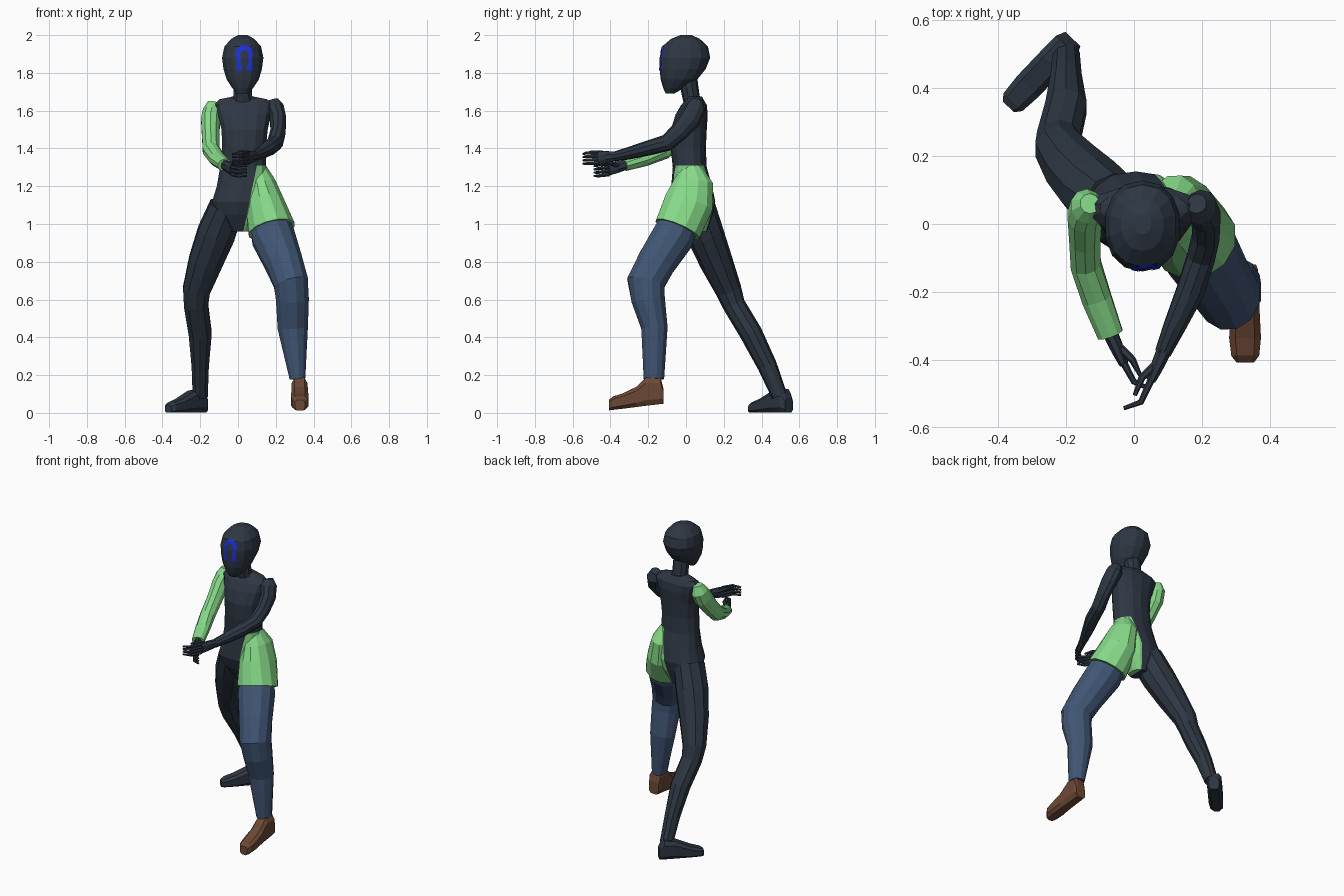
import bpy, bmesh, math
from mathutils import Vector
from mathutils.bvhtree import BVHTree


def material(name, rgb):
    m = bpy.data.materials.new(name)
    m.diffuse_color = (*rgb, 1)
    return m


DARK = material("dark slate", (0.027, 0.038, 0.056))
GREEN = material("light green", (0.24, 0.70, 0.25))
DENIM = material("denim blue", (0.052, 0.092, 0.175))
BROWN = material("leather brown", (0.15, 0.065, 0.036))
BLUE = material("bright blue", (0.012, 0.03, 0.70))

X, Z = Vector((1, 0, 0)), Vector((0, 0, 1))


def loft(bm, rings, sides=10, ref=X, axis=None, power=2.0):
    """Skin rings (x, y, z, half width, half depth) set square to their path."""
    pts = [Vector(r[:3]) for r in rings]
    loops = []
    for i, r in enumerate(rings):
        t = axis or (pts[min(i + 1, len(pts) - 1)] - pts[max(i - 1, 0)])
        t = t.normalized()
        u = (ref - t * ref.dot(t)).normalized()
        v = t.cross(u)
        loop = []
        for k in range(sides):
            a = 2 * math.pi * (k + 0.5) / sides
            c, s = math.cos(a), math.sin(a)
            c = math.copysign(abs(c) ** (2 / power), c)
            s = math.copysign(abs(s) ** (2 / power), s)
            loop.append(bm.verts.new(pts[i] + u * c * r[3] + v * s * r[4]))
        loops.append(loop)
    for a, b in zip(loops, loops[1:]):
        for k in range(sides):
            n = (k + 1) % sides
            bm.faces.new((a[k], a[n], b[n], b[k]))
    bm.faces.new(loops[0])
    bm.faces.new(loops[-1])


def finish(name, bm, *mats):
    bmesh.ops.recalc_face_normals(bm, faces=bm.faces)
    me = bpy.data.meshes.new(name)
    bm.to_mesh(me)
    for m in mats:
        me.materials.append(m)
    ob = bpy.data.objects.new(name, me)
    bpy.context.collection.objects.link(ob)
    return ob


def part(name, rings, mat, **kw):
    bm = bmesh.new()
    loft(bm, rings, **kw)
    return finish(name, bm, mat)


# Torso, with the hip side cut off cleanly and coloured green
bm = bmesh.new()
loft(bm, [(0.01, 0.05, 0.96, 0.05, 0.06), (0.0, 0.04, 1.05, 0.13, 0.10),
          (0.005, 0.035, 1.12, 0.145, 0.12), (0.02, 0.03, 1.2, 0.135, 0.108),
          (0.027, 0.02, 1.3, 0.125, 0.09), (0.032, 0.012, 1.4, 0.118, 0.093),
          (0.035, 0.015, 1.5, 0.125, 0.095), (0.033, 0.03, 1.58, 0.145, 0.085),
          (0.03, 0.042, 1.63, 0.16, 0.068), (0.028, 0.047, 1.66, 0.13, 0.045),
          (0.027, 0.045, 1.675, 0.055, 0.04)], sides=14, axis=Z, power=2.3)
hip_point, hip_side = Vector((0.1, 0, 1.31)), Vector((0.27, 0, -0.055))
for co, no in ((hip_point, Z), (hip_point, hip_side)):
    bmesh.ops.bisect_plane(bm, geom=bm.verts[:] + bm.edges[:] + bm.faces[:],
                           plane_co=co, plane_no=no)
for f in bm.faces:
    c = f.calc_center_median()
    f.material_index = int(c.z < 1.31 and (c - hip_point).dot(hip_side) > 0)
finish("torso", bm, DARK, GREEN)

# Shorts leg flaring over the front thigh
part("shorts_leg", [(0.105, 0.028, 1.3, 0.045, 0.055), (0.12, 0.038, 1.22, 0.08, 0.108),
                    (0.14, 0.015, 1.11, 0.105, 0.135),
                    (0.178, -0.045, 0.97, 0.128, 0.128)], GREEN, sides=12)

# Neck and head
part("neck", [(0.027, 0.045, 1.63, 0.065, 0.055), (0.025, 0.025, 1.68, 0.052, 0.047),
              (0.025, 0.01, 1.77, 0.052, 0.05)], DARK, axis=Z)
bm = bmesh.new()
loft(bm, [(0.025, -0.085, 1.69, 0.03, 0.022), (0.025, -0.066, 1.72, 0.057, 0.055),
          (0.025, -0.037, 1.765, 0.087, 0.097), (0.025, -0.018, 1.82, 0.104, 0.122),
          (0.025, -0.006, 1.88, 0.112, 0.134), (0.025, -0.005, 1.94, 0.099, 0.121),
          (0.025, -0.003, 1.98, 0.063, 0.076), (0.025, 0, 2.0, 0.025, 0.03)],
     sides=14, axis=Z, power=2.2)
head_surface = BVHTree.FromBMesh(bm)
finish("head", bm, DARK)

# Arch-shaped face plate laid onto the head
outline = [(-0.046, -0.012, 1.81, 1.815), (-0.042, -0.016, 1.835, 1.835),
           (-0.038, -0.02, 1.86, 1.86)]
arch = list(outline)
for k in range(13):
    a = math.pi * (1 - k / 12)
    arch.append((0.047 * math.cos(a), 0.022 * math.cos(a),
                 1.898 + 0.049 * math.sin(a), 1.898 + 0.022 * math.sin(a)))
arch += [(-o, -i, zo, zi) for o, i, zo, zi in reversed(outline)]
bm = bmesh.new()
rows = []
for o, i, zo, zi in arch:
    row = []
    for k in range(4):
        x, z = 0.034 + o + (i - o) * k / 3, zo + (zi - zo) * k / 3
        hit = head_surface.ray_cast(Vector((x, -1, z)), Vector((0, 1, 0)))[0]
        row.append(bm.verts.new((x, hit.y - 0.003, z)))
    rows.append(row)
for a, b in zip(rows, rows[1:]):
    for k in range(3):
        bm.faces.new((a[k], b[k], b[k + 1], a[k + 1]))
finish("face_arch", bm, BLUE)

# Arms
part("left_arm", [(0.185, 0.06, 1.655, 0.03, 0.03), (0.195, 0.05, 1.615, 0.05, 0.055),
                  (0.212, 0.02, 1.555, 0.045, 0.058), (0.212, -0.035, 1.49, 0.042, 0.05),
                  (0.197, -0.1, 1.43, 0.043, 0.045), (0.165, -0.2, 1.402, 0.043, 0.04),
                  (0.12, -0.3, 1.375, 0.034, 0.033), (0.085, -0.38, 1.357, 0.025, 0.026)], DARK)
part("right_sleeve", [(-0.13, 0.06, 1.645, 0.03, 0.03), (-0.138, 0.052, 1.6, 0.05, 0.055),
                      (-0.145, 0.025, 1.55, 0.053, 0.062), (-0.145, -0.045, 1.465, 0.048, 0.055),
                      (-0.142, -0.12, 1.39, 0.047, 0.05), (-0.11, -0.22, 1.345, 0.046, 0.04),
                      (-0.07, -0.325, 1.313, 0.04, 0.033)], GREEN)


# Hands: a flat palm, four curled fingers and a thumb
def hand(name, wrist, knuckle, bend, tip):
    w, k, b, t = map(Vector, (wrist, knuckle, bend, tip))
    bm = bmesh.new()
    loft(bm, [(*w, 0.024, 0.026), (*w.lerp(k, 0.6), 0.02, 0.034), (*k, 0.015, 0.036)], sides=8)
    for i in range(4):
        dz = Z * (i - 1.5) * 0.019
        loft(bm, [(*(k + dz), 0.011, 0.011), (*(b + dz), 0.009, 0.009),
                  (*(t + dz * 0.9), 0.006, 0.006)], sides=6, ref=Z)
    s = math.copysign(0.03, t.x - w.x)
    loft(bm, [(*w.lerp(k, 0.4), 0.014, 0.014),
              (*(w.lerp(k, 0.9) + Vector((s, 0, 0.03))), 0.011, 0.011),
              (*(b + Vector((s * 0.6, 0.02, 0.035))), 0.006, 0.006)], sides=6, ref=Z)
    finish(name, bm, DARK)


hand("left_hand", (0.09, -0.37, 1.36), (0.05, -0.46, 1.35), (0.02, -0.525, 1.348),
     (-0.03, -0.543, 1.345))
hand("right_hand", (-0.075, -0.31, 1.315), (-0.03, -0.41, 1.29), (0.0, -0.465, 1.283),
     (0.045, -0.485, 1.28))

# Legs
part("left_trouser_leg", [(0.15, -0.01, 1.06, 0.10, 0.10), (0.187, -0.07, 0.93, 0.118, 0.115),
                          (0.24, -0.155, 0.8, 0.104, 0.106), (0.28, -0.212, 0.69, 0.095, 0.104),
                          (0.288, -0.2, 0.6, 0.09, 0.092), (0.29, -0.167, 0.45, 0.083, 0.072),
                          (0.315, -0.17, 0.18, 0.043, 0.056)], DENIM, sides=12)
part("right_leg", [(-0.06, 0.05, 1.09, 0.095, 0.105), (-0.115, 0.1, 0.95, 0.105, 0.1),
                   (-0.172, 0.16, 0.8, 0.094, 0.088), (-0.22, 0.225, 0.65, 0.076, 0.07),
                   (-0.222, 0.255, 0.57, 0.067, 0.06), (-0.2, 0.345, 0.42, 0.064, 0.06),
                   (-0.2, 0.43, 0.25, 0.048, 0.052), (-0.2, 0.495, 0.09, 0.042, 0.042)], DARK)


# Feet: boxy sections from heel to toe, (position, half width, top height)
def foot(name, heel, toe, sections, mat):
    h, t = Vector(heel), Vector(toe)
    rings = []
    for f, half, top in sections:
        p = h.lerp(t, f)
        rings.append((p.x, p.y, (p.z + top) / 2, half, (top - p.z) / 2))
    d = t - h
    part(name, rings, mat, sides=8, axis=Vector((d.x, d.y, 0)), power=3.5,
         ref=Vector((-d.y, d.x, 0)))


foot("right_foot", (-0.18, 0.545, 0), (-0.37, 0.345, 0),
     [(0, 0.032, 0.08), (0.1, 0.045, 0.13), (0.35, 0.046, 0.12), (0.7, 0.046, 0.075),
      (0.93, 0.04, 0.055), (1, 0.024, 0.042)], DARK)
foot("left_shoe", (0.325, -0.12, 0.045), (0.328, -0.408, 0.012),
     [(0, 0.036, 0.13), (0.05, 0.042, 0.19), (0.32, 0.044, 0.19), (0.5, 0.046, 0.14),
      (0.75, 0.049, 0.105), (0.93, 0.043, 0.088), (1, 0.027, 0.07)], BROWN)
